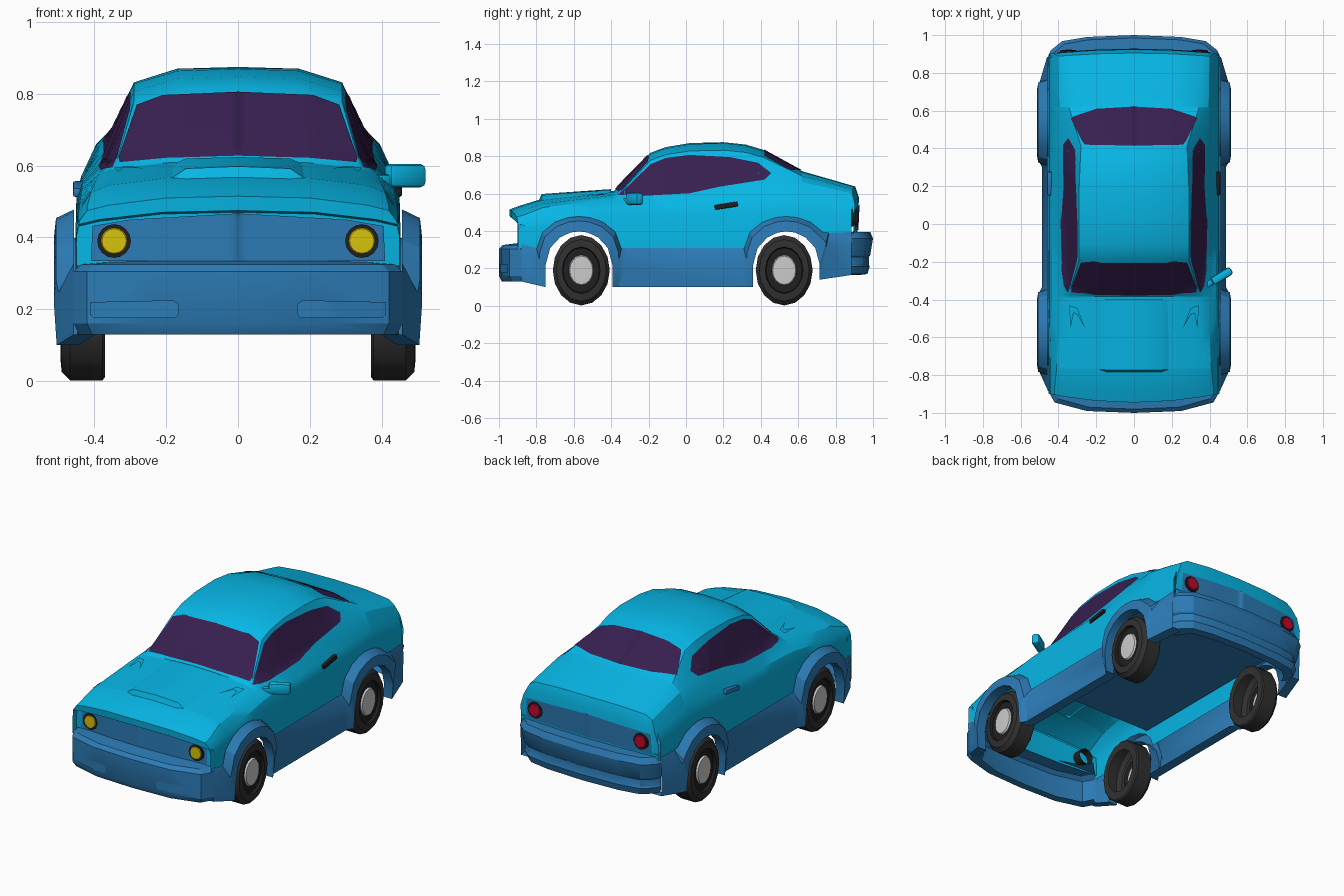
import bpy, bmesh, math
from mathutils import Vector
from mathutils.bvhtree import BVHTree

if "Cube" in bpy.data.objects:
    bpy.data.objects.remove(bpy.data.objects["Cube"])


def material(name, r, g, b):
    m = bpy.data.materials.new(name)
    m.diffuse_color = (r, g, b, 1)
    m.use_nodes = True
    m.node_tree.nodes["Principled BSDF"].inputs["Base Color"].default_value = m.diffuse_color
    return m


TEAL = material("teal paint", .002, .47, .79)
BLUE = material("blue trim", .025, .2, .47)
GLASS = material("purple glass", .038, .014, .08)
TYRE = material("tyre rubber", .03, .03, .03)
DARK = material("dark trim", .014, .014, .014)
HUB = material("light grey hub", .6, .6, .6)
YELLOW = material("yellow lamp", .68, .55, .004)
RED = material("red lamp", .55, .002, .025)


def finish(name, bm, mat, mirror=True, angle=28):
    me = bpy.data.meshes.new(name)
    bm.to_mesh(me)
    tree = BVHTree.FromBMesh(bm)
    bm.free()
    me.materials.append(mat)
    me.shade_smooth()
    me.set_sharp_from_angle(angle=math.radians(angle))
    ob = bpy.data.objects.new(name, me)
    bpy.context.collection.objects.link(ob)
    if mirror:
        ob.modifiers.new("Mirror", 'MIRROR')
    return tree


def loft(name, grids, mat):
    """Skin each grid (a list of equal-length point rows); mirrored in x."""
    bm = bmesh.new()
    for rows in grids:
        vs = [[bm.verts.new(p) for p in row] for row in rows]
        for a, b in zip(vs, vs[1:]):
            for i in range(len(a) - 1):
                bm.faces.new((a[i], a[i + 1], b[i + 1], b[i]))
    bmesh.ops.remove_doubles(bm, verts=bm.verts[:], dist=1e-5)
    bmesh.ops.recalc_face_normals(bm, faces=bm.faces[:])
    bm.normal_update()
    out = sum(f.normal.dot(f.calc_center_median() - Vector((0, 0, .3))) * f.calc_area() for f in bm.faces)
    if out < 0:
        bmesh.ops.reverse_faces(bm, faces=bm.faces[:])
    return finish(name, bm, mat)


def lathe(name, prof, c, axis, mat, n=16, squash=1):
    rows = []
    for d, r in prof:
        ring = []
        for k in range(n + 1):
            a = 2 * math.pi * (k % n) / n
            u, w = r * math.cos(a) * squash, r * math.sin(a)
            ring.append((c[0] + d, c[1] + u, c[2] + w) if axis == 'x' else (c[0] + u, c[1] + d, c[2] + w))
        rows.append(ring)
    loft(name, [rows], mat)


def decal(name, poly, axis, sign, mat, tree, off=.005):
    """Thin plate: 2D outline, gridded and dropped onto a surface along an axis."""
    place = {'x': lambda u, v, w: Vector((w, u, v)), 'y': lambda u, v, w: Vector((u, w, v)),
             'z': lambda u, v, w: Vector((u, v, w))}[axis]
    bm = bmesh.new()
    bm.faces.new([bm.verts.new((u, v, 0)) for u, v in poly])
    for no in ((1, 0, 0), (0, 1, 0)):
        for k in range(-40, 41):
            bmesh.ops.bisect_plane(bm, geom=bm.verts[:] + bm.edges[:] + bm.faces[:],
                                   plane_co=Vector(no) * (k * .025 + .0003), plane_no=no)
    ray = place(0, 0, -sign)
    for v in bm.verts:
        u, w = v.co.x, v.co.y
        o = place(max(u, 1e-4) if axis != 'x' else u, w, sign * 2)
        hit = tree.ray_cast(o, ray)[0] or tree.find_nearest(o)[0]
        v.co = place(u, w, place(0, 0, 1).dot(hit)) - ray * off
    bm.normal_update()
    if sum(f.normal.dot(ray) for f in bm.faces) > 0:
        bmesh.ops.reverse_faces(bm, faces=bm.faces[:])
    finish(name, bm, mat)


def box(name, loc, size, rot, mat, bevel):
    bm = bmesh.new()
    bmesh.ops.create_cube(bm, size=1)
    bmesh.ops.scale(bm, vec=size, verts=bm.verts[:])
    bmesh.ops.bevel(bm, geom=bm.edges[:], offset=bevel, segments=2, affect='EDGES', profile=.5)
    finish(name, bm, mat, mirror=False)
    ob = bpy.data.objects[name]
    ob.location, ob.rotation_euler = loc, rot


# body cross-sections: y, centre z, then (x, z) of crown, roof edge, belt, shoulder
KEYS = [(-.945, .515, .20, .51, .36, .49, .42, .475, .44, .45),
        (-.89, .535, .20, .53, .36, .51, .42, .487, .445, .45),
        (-.77, .572, .20, .566, .36, .545, .41, .525, .445, .47),
        (-.385, .615, .20, .608, .34, .592, .39, .572, .435, .53),
        (-.33, .675, .20, .665, .333, .627, .378, .585, .435, .535),
        (-.19, .818, .17, .81, .29, .778, .37, .60, .435, .54),
        (-.11, .848, .17, .842, .29, .808, .37, .61, .435, .545),
        (.02, .870, .17, .864, .29, .828, .37, .62, .435, .55),
        (.2, .875, .17, .87, .29, .832, .372, .64, .435, .555),
        (.32, .862, .17, .856, .285, .82, .375, .655, .435, .56),
        (.41, .835, .17, .828, .28, .795, .38, .665, .435, .565),
        (.62, .720, .20, .716, .345, .695, .395, .66, .437, .57),
        (.905, .638, .20, .636, .36, .624, .40, .60, .435, .53)]
ARCHES = (-.572, .537)


def bend(p):
    s = min(1, max(0, (abs(p[1]) - .75) / .2))
    k = .05 if p[1] < 0 else .03
    return (p[0], p[1] * (1 - k * (p[0] / .45) ** 2 * s), p[2])


def section(y):
    for a, b in zip(KEYS, KEYS[1:]):
        if y <= b[0]:
            break
    t = (y - a[0]) / (b[0] - a[0])
    k = [p + (q - p) * t for p, q in zip(a, b)]
    zb = .3
    for c in ARCHES:
        if abs(y - c) < .19:
            zb += .14 * math.sqrt(1 - ((y - c) / .19) ** 2)
    if y > .73:
        zb = max(zb, .36)
    return [(0, y, k[1])] + [(k[i], y, k[i + 1]) for i in (2, 4, 6, 8)] + \
        [(.45, y, k[9] - .05), (.452, y, zb)]


def end_face(y, steps):
    # steps: (y, drop or None, absolute z)
    sec = section(y)[:5]
    rows = [sec]
    for yy, drop, z in steps:
        rows.append([(min(x * 1.07, .45), yy, pz - drop if drop else z) for x, _, pz in sec])
    return [[bend(p) for p in r] for r in rows]


# body shell with nose and tail faces
ys = {k[0] for k in KEYS}
for c in ARCHES:
    ys |= {c + d for d in (-.19, -.175, -.14, -.08, 0, .08, .14, .175, .19)}
shell = [[bend(p) for p in section(y)] for y in sorted(ys)]
nose = end_face(-.945, [(-.942, .04, 0), (-.895, .045, 0), (-.895, None, .32)])
tail = end_face(.905, [(.925, .06, 0), (.915, None, .37)])
body = loft("body_shell", [shell, nose, tail], TEAL)
loft("floor_pan", [[[(0, y, .41), (.445, y, .41)] for y in (-.42, .9)]], BLUE)

# sills and flared wheel arches
cols = [(-.88, .33, -.88, .13, .457, .457)]
for c in ARCHES:
    for a in (180, 180, 150, 125, 105, 90, 75, 55, 30, 0, 0):
        co, si = math.cos(math.radians(a)), math.sin(math.radians(a))
        zo = .31 + .168 * si
        if c > 0 and co > 0:
            zo = max(zo, .39)
        cols.append((c + .225 * co, zo, c + .178 * co, .22 + .178 * si, .507, .513))
    leg = len(cols) - 11
    for i, dy in ((leg, -.003), (len(cols) - 1, .003)):
        yo, zo, yi, zi, xm, xi = cols[i]
        cols[i] = (yo + dy, zo, yi, .1 if i != len(cols) - 1 or c < 0 else .14, .5, .505)
    if c < 0:
        cols += [(-.31, .31, -.36, .1, .488, .48), (.28, .31, .33, .1, .488, .48)]
cols.append((.885, .395, .885, .165, .46, .458))
skirt = []
for yo, zo, yi, zi, xm, xi in cols:
    t = .5 if xm == .488 else .3
    skirt.append([(.457, yo, zo), (xm, yo + (yi - yo) * t, zo + (zi - zo) * t),
                  (xi, yi, zi), (xi - .06, yi, zi)])
loft("side_skirt", [skirt], BLUE)


# bumpers swept along a plan path
def bumper(name, path, prof):
    return loft(name, [[[(x * (1 - i / .46), y - math.copysign(i, y), z) for i, z in prof]
                        for x, y in path]], BLUE)


front = bumper("front_bumper", [(0, -1), (.25, -.99), (.42, -.945), (.457, -.88)],
               [(.1, .335), (.02, .325), (0, .305), (0, .16), (.015, .13), (.06, .13)])
bumper("rear_bumper", [(0, 1), (.25, .99), (.38, .968), (.44, .92), (.459, .88)],
       [(.09, .395), (.015, .395), (0, .36), (.015, .27), (.022, .26), (.022, .22), (.018, .21),
        (.03, .17), (.07, .165)])
decal("fog_panel", [(.165, .185), (.175, .175), (.40, .175), (.412, .185), (.412, .22), (.18, .225), (.165, .215)],
      'y', -1, BLUE, front)

# windows and blue end panels
decal("windshield", [(0, .628), (.2, .622), (.33, .61), (.332, .625), (.282, .77), (.21, .797), (0, .806)],
      'y', -1, GLASS, body)
decal("rear_window", [(0, .415), (.26, .42), (.275, .44), (.335, .56), (.32, .57), (.2, .61), (0, .622)],
      'z', 1, GLASS, body)
decal("side_window", [(-.365, .595), (-.31, .64), (-.19, .757), (-.11, .79), (.02, .807), (.235, .795),
                      (.385, .765), (.455, .71), (.42, .675), (.18, .637), (.02, .602), (-.25, .587)],
      'x', 1, GLASS, body, .002)
decal("grille_panel", [(0, .335), (.41, .335), (.405, .432), (.3, .45), (0, .467)], 'y', -1, BLUE, body)
decal("tail_panel", [(0, .405), (.41, .405), (.405, .525), (0, .545)], 'y', 1, BLUE, body)

# hood bulge and vents
loft("hood_bulge", [[[(0, -.785, .565), (.145, -.785, .56), (.19, -.775, .55)],
                     [(0, -.772, .598), (.145, -.772, .592), (.19, -.77, .562)],
                     [(0, -.4, .624), (.145, -.4, .62), (.19, -.4, .6)]]], TEAL)
decal("hood_vent", [(.26, -.55), (.30, -.445), (.345, -.43), (.335, -.545), (.32, -.47), (.30, -.48)],
      'z', 1, TEAL, body, .009)

# lamps
for part, y, z, s, mat in (("headlight", -.886, .39, 1, YELLOW), ("tail_light", .918, .47, -1, RED)):
    lathe(part + "_ring", [(.06 * s, .047), (0, .047), (0, .036)], (.345, y, z), 'y', DARK)
    lathe(part, [(0, .037), (-.004 * s, .034), (-.005 * s, 0)], (.345, y, z), 'y', mat)

# wheels, slightly taller than long
for part, y in (("front", -.56), ("rear", .525)):
    c = (.003, y, .19)
    lathe(part + "_tyre", [(.368, .13), (.368, .18), (.375, .188), (.465, .188), (.488, .165), (.492, .125)],
          c, 'x', TYRE, 16, .81)
    lathe(part + "_rim", [(.492, .126), (.475, .12), (.475, .08)], c, 'x', DARK, 16, .81)
    lathe(part + "_hub", [(.475, .082), (.485, .076), (.488, 0)], c, 'x', HUB, 16, .81)

# door handles and the single wing mirror
box("right_door_handle", (.442, .215, .535), (.03, .125, .026), (math.radians(9), 0, 0), DARK, .006)
box("left_door_handle", (-.445, .215, .535), (.03, .125, .026), (math.radians(9), 0, 0), BLUE, .006)
box("wing_mirror", (.465, -.275, .572), (.12, .045, .066), (0, 0, math.radians(32)), TEAL, .015)
box("wing_mirror_stem", (.405, -.31, .56), (.06, .03, .03), (0, 0, math.radians(32)), TEAL, .006)
